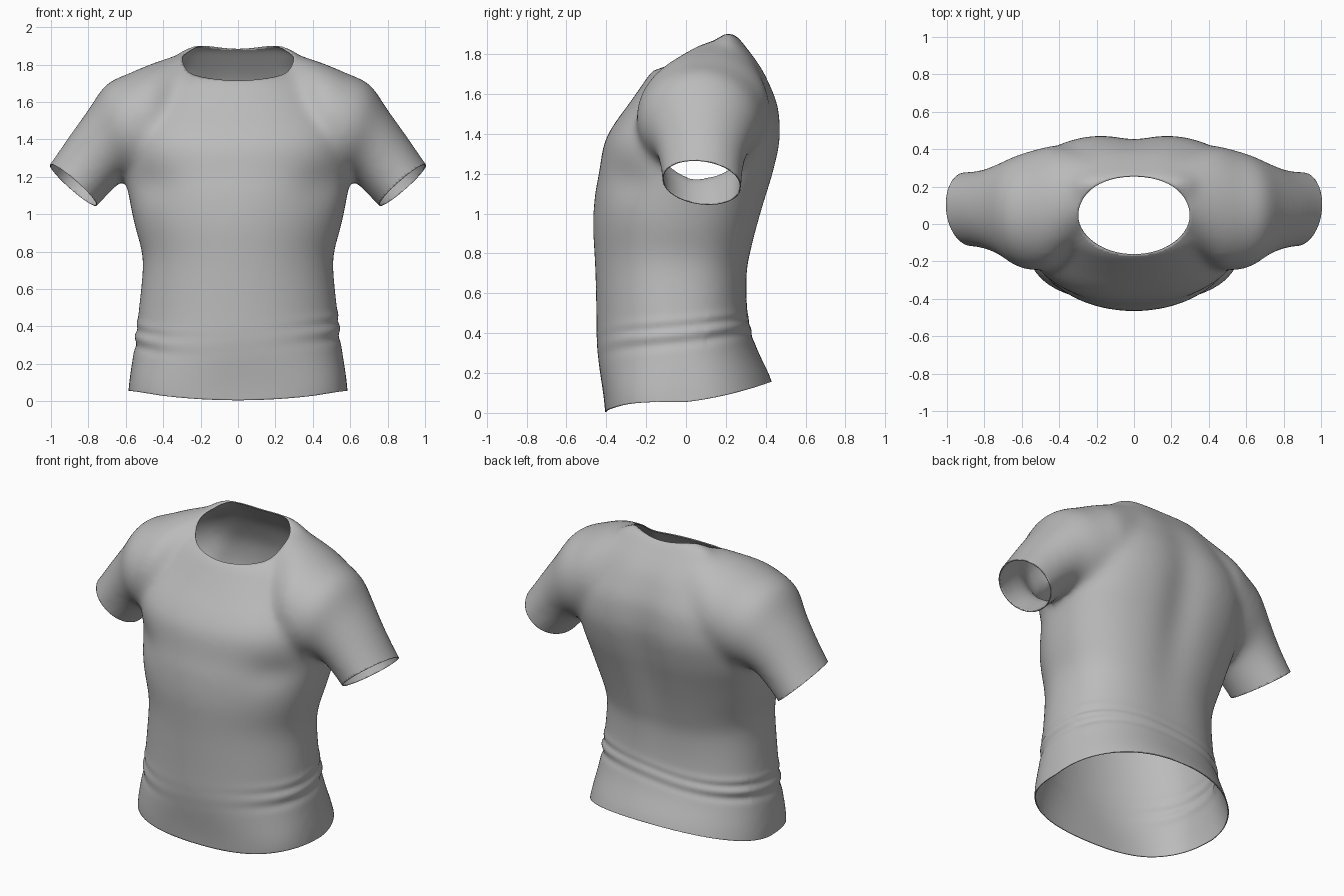
import bpy, bmesh
from math import sin, cos, pi, exp, hypot
from mathutils import Vector
from mathutils.bvhtree import BVHTree

if "Cube" in bpy.data.objects:
    bpy.data.objects.remove(bpy.data.objects["Cube"])

SEGMENTS = 64
VOXEL = 0.016

# Torso profile: height, half width, front y, back y
TORSO = [
    (-0.16, 0.595, -0.395, 0.46), (0.05, 0.583, -0.41, 0.42), (0.3, 0.55, -0.445, 0.345),
    (0.5, 0.53, -0.45, 0.31), (0.7, 0.51, -0.455, 0.31), (0.8, 0.515, -0.46, 0.33),
    (0.95, 0.555, -0.467, 0.37), (1.1, 0.585, -0.457, 0.415), (1.2, 0.6, -0.437, 0.445),
    (1.35, 0.6, -0.412, 0.478), (1.45, 0.585, -0.36, 0.48), (1.55, 0.55, -0.287, 0.467),
    (1.65, 0.49, -0.217, 0.427), (1.72, 0.44, -0.165, 0.392), (1.78, 0.4, -0.06, 0.35),
    (1.83, 0.355, 0.04, 0.31), (1.88, 0.3, 0.125, 0.27), (1.907, 0.25, 0.175, 0.24),
]
# Shoulder and sleeve rings: top x, top z, bottom x, bottom z, centre y, half depth
SLEEVE = [
    (0.24, 1.88, 0.24, 1.3, 0.165, 0.22), (0.45, 1.81, 0.38, 1.25, 0.1, 0.32),
    (0.58, 1.755, 0.46, 1.2, 0.075, 0.325), (0.705, 1.695, 0.53, 1.18, 0.07, 0.3),
    (0.8, 1.56, 0.6, 1.19, 0.08, 0.252), (0.905, 1.415, 0.67, 1.13, 0.08, 0.215),
    (1.005, 1.27, 0.755, 1.04, 0.08, 0.202), (1.11, 1.13, 0.86, 0.93, 0.08, 0.2),
]
NECK_X, NECK_Y, NECK_CENTRE = 0.298, 0.213, 0.048


def power(v, p):
    return abs(v) ** p * (1 if v > 0 else -1)


def bump(v, centre, width):
    return exp(-((v - centre) / width) ** 2)


def flowing(rows, steps=4):
    """Insert smoothly interpolated rows between the given ones."""
    padded = [rows[0]] + rows + [rows[-1]]
    result = []
    for a, b, c, d in zip(padded, padded[1:], padded[2:], padded[3:]):
        for t in (s / steps for s in range(steps)):
            result.append([q + t / 2 * (r - p + t * (2 * p - 5 * q + 4 * r - s
                           + t * (3 * (q - r) + s - p)))
                           for p, q, r, s in zip(a, b, c, d)])
    return result + [rows[-1]]


def loft(bm, rings):
    """Skin a list of closed rings and cap both ends."""
    loops = [[bm.verts.new(co) for co in ring] for ring in rings]
    for a, b in zip(loops, loops[1:]):
        for i in range(SEGMENTS):
            j = (i + 1) % SEGMENTS
            bm.faces.new((a[i], a[j], b[j], b[i]))
    bm.faces.new(loops[0])
    bm.faces.new(loops[-1])


def torso_ring(z, width, front, back):
    """Oval section, boxier at the front hem, the chest and the upper back."""
    front_power = 0.98 - 0.32 * bump(z, 0, 0.25) - 0.16 * bump(z, 1.43, 0.2)
    back_power = 0.8 + 0.12 * bump(z, 0, 0.35) - 0.1 * bump(z, 1.42, 0.3)
    ring = []
    for a in angles:
        p = back_power if sin(a) > 0 else front_power
        ring.append((width * power(cos(a), p),
                     (front + back) / 2 + (back - front) / 2 * power(sin(a), p), z))
    return ring


def sleeve_ring(side, xt, zt, xb, zb, y, depth):
    return [(side * ((xt + xb) / 2 + (xt - xb) / 2 * cos(a)), y + depth * sin(a),
             (zt + zb) / 2 + (zt - zb) / 2 * cos(a)) for a in angles]


angles = [2 * pi * i / SEGMENTS for i in range(SEGMENTS)]
bm = bmesh.new()

# Torso volume, then shoulder and sleeve volumes on both sides
loft(bm, [torso_ring(*row) for row in flowing(TORSO)])
for side in (1, -1):
    loft(bm, [sleeve_ring(side, *row) for row in flowing(SLEEVE)])
bmesh.ops.recalc_face_normals(bm, faces=bm.faces)

mesh = bpy.data.meshes.new("shirt")
bm.to_mesh(mesh)
bm.free()
shirt = bpy.data.objects.new("shirt", mesh)
bpy.context.collection.objects.link(shirt)

# Fuse the volumes into one soft skin
remesh = shirt.modifiers.new("fuse", "REMESH")
remesh.mode = "VOXEL"
remesh.voxel_size = VOXEL
soften = shirt.modifiers.new("soften", "SMOOTH")
soften.factor = 0.5
soften.iterations = 50
graph = bpy.context.evaluated_depsgraph_get()
skin = bpy.data.meshes.new_from_object(shirt.evaluated_get(graph))
shirt.modifiers.clear()
shirt.data = skin

bm = bmesh.new()
bm.from_mesh(skin)

# Open the bottom and the sleeve ends
bmesh.ops.bisect_plane(bm, geom=bm.verts[:] + bm.edges[:] + bm.faces[:],
                       plane_co=(0, 0, 0), plane_no=(0, 0, -1), clear_outer=True)
for side in (1, -1):
    faces = [f for f in bm.faces if f.calc_center_median().x * side > 0.67]
    edges = list({e for f in faces for e in f.edges})
    verts = list({v for f in faces for v in f.verts})
    bmesh.ops.bisect_plane(bm, geom=verts + edges + faces, plane_co=(side * 0.88, 0.08, 1.155),
                           plane_no=(side * 0.66, -0.13, -0.75), clear_outer=True)

# Cut the oval neckline and settle its rim on the surface
tree = BVHTree.FromBMesh(bm)


def neck_radius(co):
    return hypot(co.x / NECK_X, (co.y - NECK_CENTRE) / NECK_Y)


inside = [f for f in bm.faces if f.calc_center_median().z > 1.5
          and neck_radius(f.calc_center_median()) < 1]
bmesh.ops.delete(bm, geom=inside, context="FACES")
for v in bm.verts:
    if v.is_boundary and v.co.z > 1.5:
        r = neck_radius(v.co)
        x, y = v.co.x / r, NECK_CENTRE + (v.co.y - NECK_CENTRE) / r
        hit = tree.ray_cast(Vector((x, y, 3)), Vector((0, 0, -1)))[0]
        v.co = hit if hit else (x, y, v.co.z)

# Cloth shaping: waist folds, spine groove, chest, curved hem
bm.normal_update()
for v in bm.verts:
    x, y, z = v.co
    slope = z - 0.1 * y - 0.03 * sin(4 * x)
    reach = min(1, abs(x) / 0.5) ** 3 + (0.5 if y > 0.1 else 0.05)
    fold = (bump(slope, 0.36, 0.03) - bump(slope, 0.31, 0.03)
            + 0.6 * bump(slope, 0.44, 0.025) - 0.5 * bump(slope, 0.4, 0.02))
    v.co += v.normal * fold * 0.007 * reach
    if y > 0:
        v.co.y -= 0.03 * bump(x, 0, 0.13) * bump(z, 1.25, 0.45)
        lift = 0.055 + 0.12 * y + 0.27 * y * y
    else:
        lift = 0.055 - 0.05 * max(0, 1 - (x / 0.58) ** 2) * min(1, -y / 0.35)
        if z < 1.5:
            v.co.y += 0.025 * bump(abs(x), 0.47, 0.14) * bump(z, 1.16, 0.1)
    v.co.z += max(0, 1 - z / 0.5) * lift

bm.to_mesh(skin)
bm.free()

# Plain grey cloth
cloth = bpy.data.materials.new("grey cloth")
cloth.use_nodes = True
colour = (0.5, 0.5, 0.5, 1)
cloth.diffuse_color = colour
cloth.node_tree.nodes["Principled BSDF"].inputs["Base Color"].default_value = colour
skin.materials.clear()
skin.materials.append(cloth)

# Thin fabric thickness
fabric = shirt.modifiers.new("fabric", "SOLIDIFY")
fabric.thickness = 0.006
fabric.offset = -1

bpy.ops.object.select_all(action="DESELECT")
shirt.select_set(True)
bpy.context.view_layer.objects.active = shirt
bpy.ops.object.shade_smooth_by_angle(angle=1.0)
